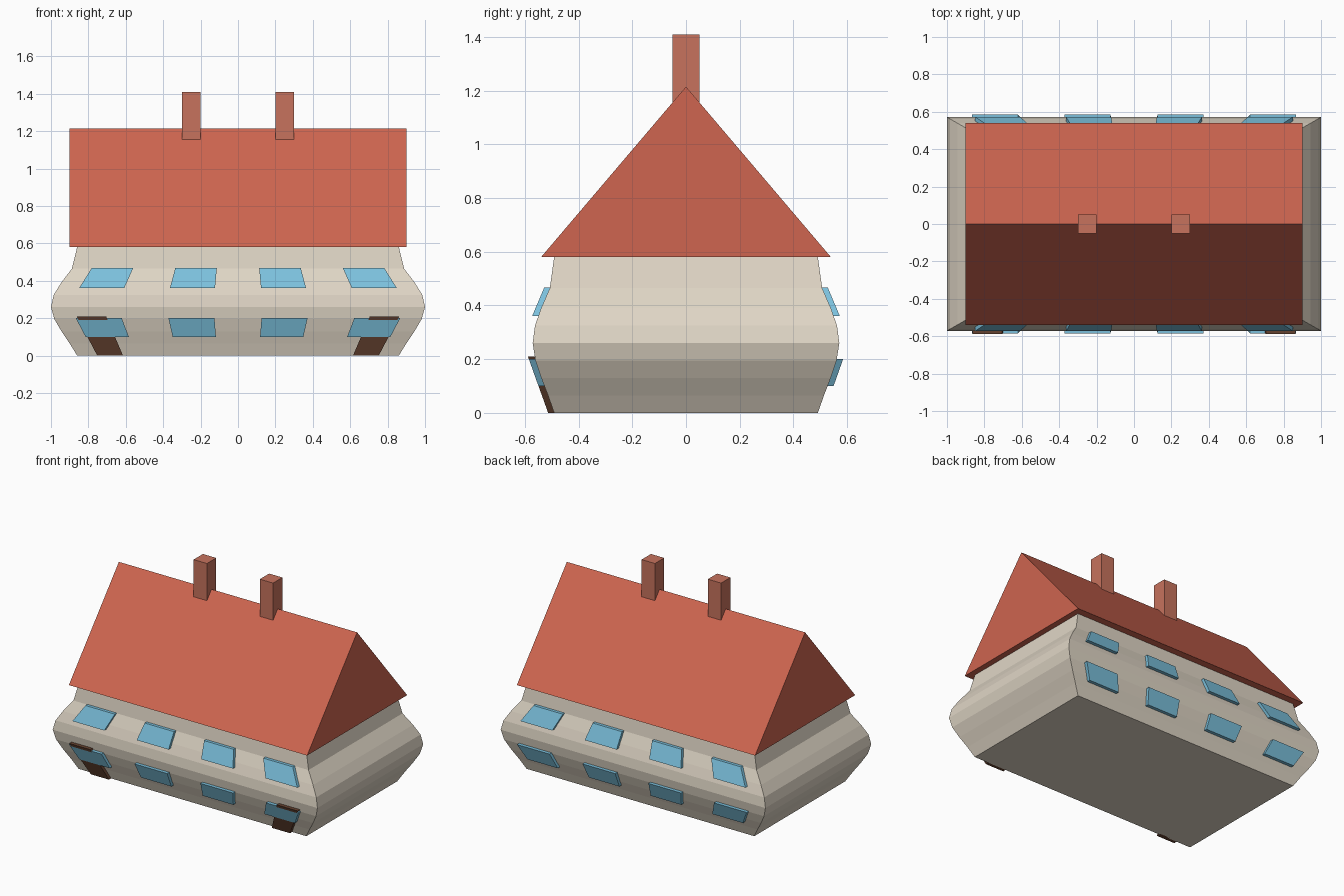
import bpy, bmesh

if "Cube" in bpy.data.objects:
    bpy.data.objects.remove(bpy.data.objects["Cube"])

# Bulge profile: (height, scale of the footprint)
PROFILE = [(0, .86), (.065, .90), (.13, .944), (.195, .982), (.26, 1.0),
           (.325, .985), (.39, .945), (.465, .888), (.58, .86)]


def bulge(z):
    for (z0, s0), (z1, s1) in zip(PROFILE, PROFILE[1:]):
        if z <= z1:
            return s0 + (s1 - s0) * (z - z0) / (z1 - z0)
    return PROFILE[-1][1]


def material(name, rgb):
    m = bpy.data.materials.new(name)
    m.diffuse_color = (*rgb, 1)
    m.use_nodes = True
    m.node_tree.nodes["Principled BSDF"].inputs["Base Color"].default_value = m.diffuse_color
    return m


def loft(name, rings, mat):
    """Closed solid through rings that all have the same number of points."""
    bm = bmesh.new()
    loops = [[bm.verts.new(p) for p in ring] for ring in rings]
    n = len(loops[0])
    for a, b in zip(loops, loops[1:]):
        for i in range(n):
            j = (i + 1) % n
            bm.faces.new((a[i], a[j], b[j], b[i]))
    bm.faces.new(loops[0])
    bm.faces.new(loops[-1])
    bmesh.ops.recalc_face_normals(bm, faces=bm.faces)
    me = bpy.data.meshes.new(name)
    bm.to_mesh(me)
    bm.free()
    me.materials.append(mat)
    ob = bpy.data.objects.new(name, me)
    bpy.context.collection.objects.link(ob)
    return ob


def rect(x0, x1, y0, y1, z, s=1):
    return [(x0 * s, y0 * s, z), (x1 * s, y0 * s, z),
            (x1 * s, y1 * s, z), (x0 * s, y1 * s, z)]


def bulged_box(name, cx, width, y0, y1, z0, z1, mat):
    """Box whose ends follow the bulge of the walls."""
    x0, x1 = cx - width / 2, cx + width / 2
    return loft(name, [rect(x0, x1, y0, y1, z, bulge(z)) for z in (z0, z1)], mat)


wall = material("wall_cream", (.74, .67, .56))
roof_red = material("roof_red", (.62, .13, .08))
brick = material("chimney_brick", (.57, .17, .11))
glass = material("window_blue", (.20, .53, .72))
wood = material("door_brown", (.13, .055, .03))

# Bulging walls
loft("walls", [rect(-1, 1, -.571, .571, z, s) for z, s in PROFILE], wall)

# Gabled roof
loft("roof", [[(x, -.54, .58), (x, .54, .58), (x, 0, 1.215)] for x in (-.9, .9)], roof_red)

# Chimneys on the ridge
for side, x in (("left", -.25), ("right", .25)):
    loft(f"chimney_{side}", [rect(x - .05, x + .05, -.05, .05, z) for z in (1.11, 1.41)], brick)

# Two rows of windows, front and back
for face, y in (("front", -1), ("back", 1)):
    for row, z0, z1 in (("lower", .1, .2), ("upper", .36, .467)):
        for i, cx in enumerate((-.757, -.253, .253, .757)):
            bulged_box(f"window_{face}_{row}_{i + 1}", cx, .25, y * .565, y * .595, z0, z1, glass)

# Two front doors
for side, cx in (("left", -.795), ("right", .795)):
    bulged_box(f"door_{side}", cx, .16, -.56, -.597, 0, .21, wood)
